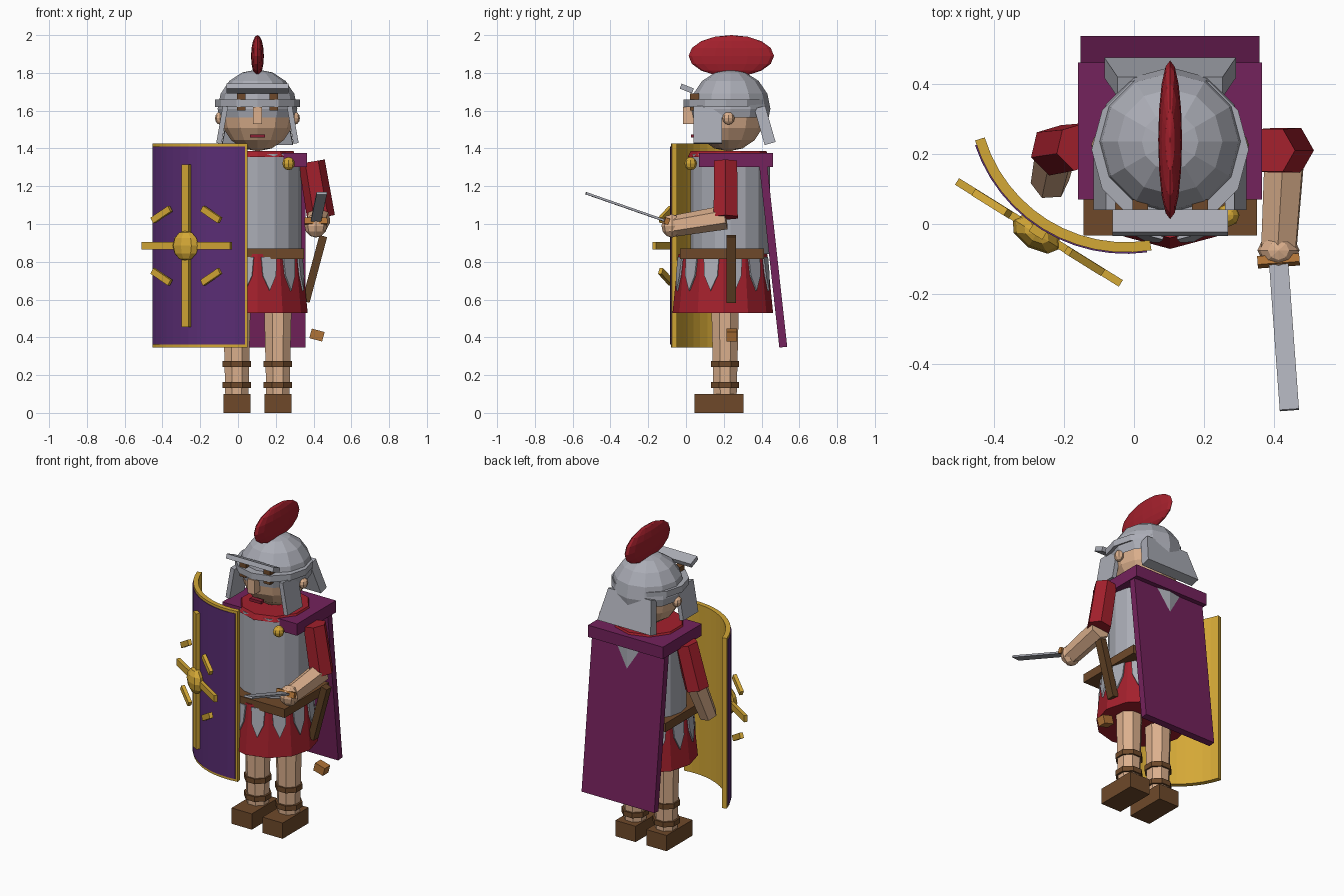
import bpy, bmesh
from math import sin, cos, radians, pi
from mathutils import Vector, Matrix, Euler

if "Cube" in bpy.data.objects:
    bpy.data.objects.remove(bpy.data.objects["Cube"])

CX = 0.103  # body centre line


def mat(name, rgb):
    m = bpy.data.materials.new(name)
    lin = [((c / 255 + 0.055) / 1.055) ** 2.4 for c in rgb]
    m.diffuse_color = (*lin, 1)
    m.use_nodes = True
    m.node_tree.nodes["Principled BSDF"].inputs["Base Color"].default_value = m.diffuse_color
    return m


STEEL = mat("steel", (170, 172, 181))
SKIN = mat("skin", (220, 176, 141))
RED = mat("red_cloth", (163, 32, 44))
CAPE = mat("plum_cape", (116, 34, 92))
PURPLE = mat("shield_purple", (90, 45, 116))
GOLD = mat("gold", (212, 168, 54))
BROWN = mat("brown_leather", (110, 73, 42))
DARK = mat("dark_leather", (95, 64, 36))
WOOD = mat("light_wood", (176, 115, 55))
MOUTH = mat("lip_red", (135, 30, 50))


def finish(bm, name, m, matrix=None):
    if matrix is not None:
        bm.transform(matrix)
    bmesh.ops.recalc_face_normals(bm, faces=bm.faces)
    me = bpy.data.meshes.new(name)
    bm.to_mesh(me)
    bm.free()
    me.materials.append(m)
    ob = bpy.data.objects.new(name, me)
    bpy.context.collection.objects.link(ob)
    return ob


def box(name, m, size, loc, rot=(0, 0, 0), quat=None, taper=1.0):
    """Box; taper narrows the top in x."""
    bm = bmesh.new()
    bmesh.ops.create_cube(bm, size=1)
    for v in bm.verts:
        v.co = Vector(v.co[i] * size[i] for i in range(3))
        if v.co.z > 0:
            v.co.x *= taper
    r = quat or Euler([radians(a) for a in rot]).to_quaternion()
    return finish(bm, name, m, Matrix.Translation(loc) @ r.to_matrix().to_4x4())


def tube(name, m, a, b, r1, r2, n, sy=1.0, roll=0):
    """Tapered n-sided cylinder from a to b."""
    a, b = Vector(a), Vector(b)
    d = b - a
    bm = bmesh.new()
    bmesh.ops.create_cone(bm, cap_ends=True, segments=n, radius1=r1, radius2=r2, depth=d.length)
    bm.transform(Matrix.Rotation(radians(roll), 4, 'Z'))
    bm.transform(Matrix.Diagonal((1, sy, 1, 1)))
    q = Vector((0, 0, 1)).rotation_difference(d)
    return finish(bm, name, m, Matrix.Translation((a + b) / 2) @ q.to_matrix().to_4x4())


def ball(name, m, loc, rad, n=12, rings=8, rz=0, cut=None):
    """Low-poly ellipsoid, optionally cut away below a height."""
    bm = bmesh.new()
    bmesh.ops.create_uvsphere(bm, u_segments=n, v_segments=rings, radius=1)
    bm.transform(Matrix.Translation(loc) @ Matrix.Rotation(radians(rz), 4, 'Z') @ Matrix.Diagonal((*rad, 1)))
    if cut is not None:
        bmesh.ops.bisect_plane(bm, geom=bm.verts[:] + bm.edges[:] + bm.faces[:],
                               plane_co=(0, 0, cut), plane_no=(0, 0, 1), clear_inner=True)
    return finish(bm, name, m)


def arc_plate(name, m, c, r0, r1, a0, a1, z0, z1, n=12):
    """Curved slab between two radii."""
    bm = bmesh.new()
    rows = []
    for i in range(n + 1):
        a = radians(a0 + (a1 - a0) * i / n)
        rows.append([bm.verts.new((c[0] + r * cos(a), c[1] + r * sin(a), z))
                     for r, z in ((r0, z0), (r1, z0), (r1, z1), (r0, z1))])
    for p, q in zip(rows, rows[1:]):
        for k in range(4):
            bm.faces.new((p[k], p[(k + 1) % 4], q[(k + 1) % 4], q[k]))
    bm.faces.new(rows[0])
    bm.faces.new(rows[-1])
    return finish(bm, name, m)


# Legs, straps and shoes
for side, x in (("left", -0.006), ("right", 0.211)):
    tube(side + "_leg", SKIN, (x, 0.207, 0.08), (x, 0.207, 0.62), 0.066, 0.08, 8, roll=22.5)
    for k, z in enumerate((0.147, 0.26)):
        tube(f"{side}_leg_strap_{k}", BROWN, (x, 0.207, z - 0.016), (x, 0.207, z + 0.016), 0.081, 0.081, 8, roll=22.5)
    box(side + "_shoe", BROWN, (0.142, 0.26, 0.1), (x, 0.175, 0.05))

# Skirt with pointed steel strips
tube("skirt", RED, (CX, 0.195, 0.53), (CX, 0.195, 0.84), 0.266, 0.235, 12)
for i in range(12):
    bm = bmesh.new()
    f = bm.faces.new([bm.verts.new((x, 0, z)) for x, z in
                      ((-0.042, 0), (0.042, 0), (0.036, -0.1), (0, -0.18), (-0.036, -0.1))])
    ext = bmesh.ops.extrude_face_region(bm, geom=[f])
    bmesh.ops.translate(bm, vec=(0, -0.012, 0), verts=[v for v in ext['geom'] if isinstance(v, bmesh.types.BMVert)])
    a = radians(15 + 30 * i)
    M = (Matrix.Translation((CX, 0.195, 0.825)) @ Matrix.Rotation(a, 4, 'Z')
         @ Matrix.Translation((0, -0.225, 0)) @ Matrix.Rotation(radians(-5.8), 4, 'X'))
    finish(bm, f"skirt_strip_{i}", STEEL, M)

# Torso, belt, collar
tube("torso", STEEL, (CX, 0.235, 0.84), (CX, 0.235, 1.37), 0.233, 0.233, 16, sy=0.905)
box("belt", BROWN, (0.495, 0.445, 0.055), (CX, 0.19, 0.842))
tube("collar", RED, (CX, 0.225, 1.355), (CX, 0.225, 1.387), 0.215, 0.2, 10)

# Cape
box("cape_shoulders", CAPE, (0.525, 0.39, 0.075), (CX, 0.265, 1.338))
box("cape", CAPE, (0.51, 0.042, 1.0), (CX, 0.46, 0.845), rot=(6.3, 0, 0))
ball("cape_brooch", GOLD, (0.268, 0.025, 1.32), (0.033, 0.033, 0.035), 8, 6)

# Head and face
ball("head", SKIN, (CX, 0.225, 1.585), (0.197, 0.195, 0.2))
box("nose", SKIN, (0.046, 0.06, 0.09), (CX, 0.013, 1.575))
box("mouth", MOUTH, (0.08, 0.03, 0.018), (CX, 0.042, 1.466))
for s in (-1, 1):
    side = "left" if s < 0 else "right"
    box(side + "_eye", BROWN, (0.045, 0.05, 0.09), (CX + s * 0.085, 0.045, 1.645))
    ball(side + "_ear", SKIN, (CX + s * 0.197, 0.225, 1.56), (0.028, 0.032, 0.034), 8, 6)
    box(side + "_cheek_guard", STEEL, (0.028, 0.15, 0.2), (CX + s * 0.187, 0.115, 1.525), rot=(0, -10 * s, 0))

# Helmet
ball("helmet", STEEL, (CX, 0.235, 1.61), (0.211, 0.212, 0.208), cut=1.565)
tube("helmet_band", STEEL, (CX, 0.212, 1.62), (CX, 0.212, 1.66), 0.224, 0.224, 12)
box("helmet_brow", STEEL, (0.33, 0.07, 0.028), (CX, 0.004, 1.717), rot=(-22, 0, 0))
box("neck_guard", STEEL, (0.375, 0.06, 0.2), (CX, 0.418, 1.522), rot=(16, 0, 0), taper=0.8)
tube("crest_holder", STEEL, (CX, 0.22, 1.79), (CX, 0.22, 1.84), 0.022, 0.022, 8)
ball("crest", RED, (CX, 0.24, 1.89), (0.034, 0.226, 0.11), 16, 8)

# Sword arm
tube("right_sleeve", RED, (0.39, 0.21, 1.33), (0.44, 0.21, 1.035), 0.07, 0.074, 6, roll=30)
tube("right_forearm", SKIN, (0.43, 0.21, 1.035), (0.412, -0.09, 0.985), 0.064, 0.056, 6)
ball("right_hand", SKIN, (0.412, -0.075, 0.99), (0.06, 0.055, 0.062), 8, 6)

# Sword
aim = Vector((0.031, -0.425, 0.148))
q = aim.to_track_quat('-Y', 'Z')
start = Vector((0.412, -0.105, 1.015))
box("sword_blade", STEEL, (0.055, aim.length, 0.012), start + aim / 2, quat=q)
box("sword_guard", WOOD, (0.12, 0.025, 0.035), start, quat=q)

# Scabbard and its loose tip
box("scabbard", DARK, (0.042, 0.05, 0.36), (0.405, 0.24, 0.762), rot=(0, 15, 0))
box("scabbard_tip", WOOD, (0.07, 0.055, 0.052), (0.418, 0.242, 0.412), rot=(0, 15, 0))

# Shield arm
tube("left_sleeve", RED, (-0.155, 0.22, 1.31), (-0.225, 0.21, 1.04), 0.07, 0.074, 6, roll=30)
tube("left_forearm", SKIN, (-0.22, 0.21, 1.06), (-0.24, 0.12, 0.84), 0.062, 0.055, 6)

# Curved shield: gold shell with purple front panel
SC, MID = (-0.0235, 0.368), 238.1
arc_plate("shield_shell", GOLD, SC, 0.42, 0.449, MID - 41.3, MID + 41.3, 0.345, 1.425)
arc_plate("shield_panel", PURPLE, SC, 0.44, 0.453, MID - 39.6, MID + 39.6, 0.361, 1.409)

# Shield decoration
TURN = -31.9
hub = Vector((-0.278, -0.028, 0.885))
along = Vector((cos(radians(TURN)), sin(radians(TURN)), 0))
ball("shield_boss", GOLD, hub, (0.08, 0.045, 0.08), 8, 6, rz=TURN)
box("shield_bar_upright", GOLD, (0.045, 0.03, 0.86), hub + Vector((0.005, 0.008, 0)), rot=(0, 0, TURN))
box("shield_bar_cross", GOLD, (0.55, 0.022, 0.042), hub + Vector((0.007, 0.004, 0)), rot=(0, 0, TURN))
for su in (-1, 1):
    for sv in (-1, 1):
        box(f"shield_ray_{su}_{sv}", GOLD, (0.125, 0.022, 0.034),
            hub + along * su * 0.155 + Vector((0.005, 0.004, sv * 0.165)), rot=(0, su * sv * 30, TURN))
